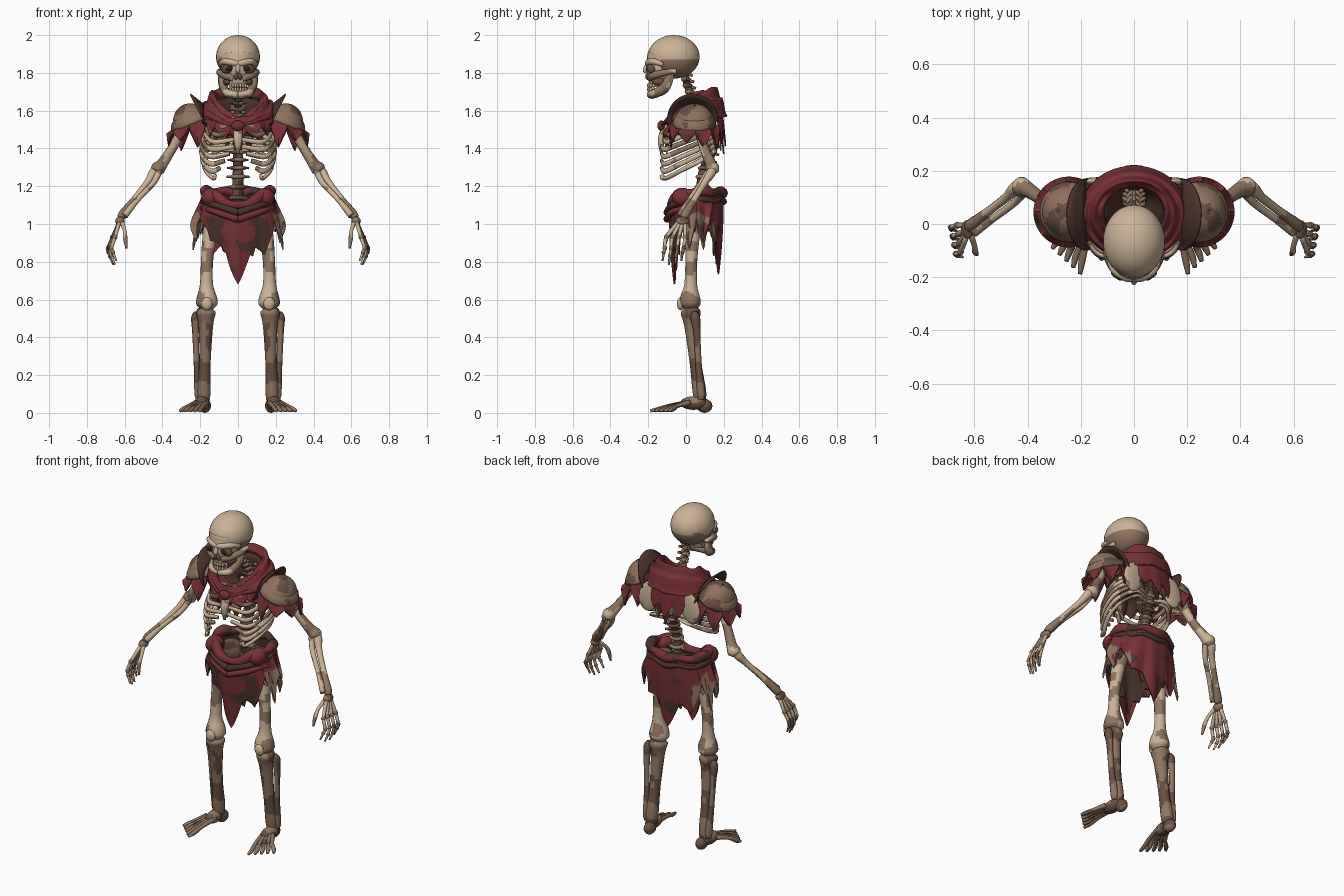
import bpy, bmesh
from math import sin, cos, pi, floor, radians
from mathutils import Vector, Matrix, noise
if "Cube" in bpy.data.objects:
    bpy.data.objects.remove(bpy.data.objects["Cube"])

def material(name, *rgb):
    m = bpy.data.materials.new(name)
    m.use_nodes = True
    m.diffuse_color = (*rgb, 1)
    shader = next(n for n in m.node_tree.nodes if n.type == 'BSDF_PRINCIPLED')
    shader.inputs["Base Color"].default_value = (*rgb, 1)
    return m

pale, worn = material("pale bone", .6, .45, .31), material("worn bone", .28, .18, .12)
aged, red = material("aged bone", .14, .08, .055), material("red cloth", .18, .03, .036)
leather, tan = material("dark leather", .07, .032, .024), material("tan leather", .27, .165, .11)
hollow = material("hollow", .03, .015, .012)
BONE, WORN, DARK = (pale, worn), (worn, aged), (aged, leather)

def patchy(c):  # irregular stains, the rule for every part without its own
    return noise.noise(c * 11) > .15

def finish(name, bm, mats, rule=patchy, smooth=True, thick=0):
    """Turn a bmesh into an object; a name that starts with left_ gets a mirrored twin."""
    bmesh.ops.recalc_face_normals(bm, faces=bm.faces)
    for f in bm.faces:
        f.smooth = smooth
        f.material_index = int(rule(f.calc_center_median())) if len(mats) > 1 else 0
    for label in [name, name.replace("left_", "right_")][:1 + name.startswith("left_")]:
        mesh = bpy.data.meshes.new(label)
        bm.to_mesh(mesh)
        for m in mats:
            mesh.materials.append(m)
        if label.startswith("right_"):
            mesh.transform(Matrix.Diagonal((-1, 1, 1, 1)))
            mesh.flip_normals()
        ob = bpy.data.objects.new(label, mesh)
        bpy.context.collection.objects.link(ob)
        if thick:
            ob.modifiers.new("thickness", 'SOLIDIFY').thickness = thick
    bm.free()

def spline(pts, n):
    """Smooth path through (x, y, z, radius) points."""
    p = [Vector(q) for q in pts]
    p = [p[0] * 2 - p[1]] + p + [p[-1] * 2 - p[-2]]
    path = []
    for a, b, c, d in zip(p, p[1:], p[2:], p[3:]):
        for t in (k / n for k in range(n)):
            path.append(b + ((c - a) * t + (a * 2 - b * 5 + c * 4 - d) * t * t + (b * 3 - a - c * 3 + d) * t ** 3) / 2)
    return path + [p[-2]]

def tube(name, pts, mats=BONE, n=7, sides=10, flat=1, closed=False):
    """Round bar along a path, either open or joined into a ring."""
    path = [Vector(p) for p in pts] if closed else spline(pts, n)
    pos = [p.xyz for p in path]
    ahead, behind = pos[1:] + [pos[0 if closed else -1]], [pos[-1 if closed else 0]] + pos[:-1]
    tang = [(a - b).normalized() for a, b in zip(ahead, behind)]
    ref = min(Matrix.Identity(3), key=lambda axis: max(abs(t.dot(axis)) for t in tang))
    bm, rings = bmesh.new(), []
    for p, q, t in zip(path, pos, tang):
        a = t.cross(ref).normalized()
        b = a.cross(t)
        turn = [2 * pi * k / sides for k in range(sides)]
        rings.append([bm.verts.new(q + (a * cos(k) * flat + b * sin(k)) * p.w) for k in turn])
    for r, s in list(zip(rings, rings[1:])) + ([(rings[-1], rings[0])] if closed else []):
        for k in range(sides):
            bm.faces.new((r[k - 1], r[k], s[k], s[k - 1]))
    if not closed:
        bm.faces.new(rings[0])
        bm.faces.new(rings[-1])
    finish(name, bm, mats)

def ball(name, loc, size, mats=BONE, tilt=0, seg=16, rule=patchy):
    bm = bmesh.new()
    m = Matrix.Translation(loc) @ Matrix.Rotation(tilt, 4, 'Y') @ Matrix.Diagonal((*size, 1))
    bmesh.ops.create_uvsphere(bm, u_segments=seg, v_segments=seg * 2 // 3, radius=1, matrix=m)
    finish(name, bm, mats, rule)

def cloth(name, shape, mats, nu=84, nv=9, closed=True, rule=patchy, smooth=False):
    """Thin sheet from shape(angle, v); closed sheets wrap all the way round."""
    bm, count = bmesh.new(), nu if closed else nu + 1
    grid = [[bm.verts.new(shape(2 * pi * i / nu, j / nv)) for j in range(nv + 1)] for i in range(count)]
    for i in range(nu):
        a, b = grid[i], grid[(i + 1) % count]
        for j in range(nv):
            bm.faces.new((a[j], b[j], b[j + 1], a[j + 1]))
    finish(name, bm, mats, rule, smooth, thick=.008)

def rag(a, n):
    """Depth of a torn hem with n points of uneven length."""
    u = a * n / (2 * pi)
    return (1 - abs(u % 1 * 2 - 1)) * (.75 + .25 * sin(floor(u) * 5))

# Skull
ball("cranium", (0, -.065, 1.885), (.116, .137, .115), seg=36,
     rule=lambda c: c.z < 1.868 + .03 * noise.noise(c * 18) and c.y > -.15)
tube("face", [(0, -.145, 1.725, .046), (0, -.143, 1.765, .06), (0, -.137, 1.8, .077), (0, -.132, 1.835, .084),
              (0, -.12, 1.89, .09)], (pale,), sides=20, flat=.95)
tube("left_brow", [(.095, -.12, 1.845, .012), (.072, -.172, 1.86, .017), (.03, -.198, 1.854, .018), (0, -.2, 1.848, .016)], (pale,))
tube("left_cheekbone", [(.1, -.05, 1.81, .012), (.096, -.12, 1.8, .018), (.066, -.172, 1.785, .02), (.025, -.19, 1.772, .018)], BONE)
tube("nose_bone", [(0, -.2, 1.85, .012), (0, -.217, 1.815, .012), (0, -.212, 1.8, .006)], (pale,))
ball("left_socket_rim", (.05, -.183, 1.823), (.038, .024, .027), (aged,), tilt=.3)
ball("left_eye_socket", (.047, -.19, 1.824), (.026, .023, .018), (hollow,), tilt=.3)
ball("left_nose_cavity", (.009, -.2, 1.782), (.011, .016, .02), (aged,), tilt=-.2)
ball("left_jaw_hollow", (.056, -.13, 1.752), (.022, .05, .02), (aged,))
tube("left_jaw", [(.088, -.08, 1.8, .018), (.085, -.095, 1.755, .026), (.073, -.12, 1.715, .028),
                  (.05, -.165, 1.69, .028), (0, -.18, 1.686, .03)], BONE, flat=.8)
for k in range(-3, 4):
    for row, z in (("upper", 1.733), ("lower", 1.711)):
        ball(row + "_tooth", (.0135 * k, -.198 + .003 * k * k, z), (.0075, .008, .013), (pale,), seg=8)

# Spine, from the skull to the hips
spine = [(0, -.01, 1.8, .018), (0, .02, 1.7, .02), (0, .08, 1.61, .022), (0, .13, 1.5, .024),
         (0, .13, 1.38, .026), (0, .09, 1.25, .03), (0, .09, 1.08, .034)]
tube("spinal_core", spine, DARK)
for x, y, z, r in spline(spine, 3):
    ball("vertebra", (0, y, z), (r * 1.45, r * 1.35, .016), WORN)
    tube("vertebra_wing", [(-r * 2, y + .02, z, .006), (0, y, z, .011), (r * 2, y + .02, z, .006)], WORN, n=2, sides=6)
    tube("vertebra_spur", [(0, y, z, .01), (0, y + .045, z - .015, .007)], WORN, n=2, sides=6)

# Rib cage, darker towards the top
for i in range(9):
    t = i / 8
    z, w, d = 1.62 - .23 * t, .11 + .08 * sin(t * 2.2), .06 + .07 * t
    front, tip = -.08 - .05 * min(1, 2 * t), .02 + .2 * max(0, t - .5)
    tube("left_rib", [(.02, .12, z, .011), (w * .6, .15, z - .005, .012), (w, .08, z - d * .4, .013), (w, -.02, z - d * .8, .013),
                      (w * .75, front + .02, z - d * 1.15, .014), (tip, front, z - d, .012)], WORN if i < 3 else BONE, flat=.7, sides=8)
tube("breastbone", [(0, -.1, 1.52, .024), (0, -.13, 1.45, .024), (0, -.13, 1.37, .008)], flat=.8)
tube("left_collarbone", [(.02, -.07, 1.54, .016), (.11, -.06, 1.56, .014), (.25, .04, 1.57, .018)], WORN)
ball("left_shoulder_blade", (.138, .16, 1.49), (.066, .016, .095), BONE, tilt=-.25)

# Arms
tube("left_upper_arm", [(.275, .06, 1.57, .03), (.29, .065, 1.53, .036), (.315, .08, 1.46, .026), (.355, .1, 1.39, .025),
                        (.4, .13, 1.32, .03), (.425, .14, 1.29, .038), (.435, .14, 1.27, .02)])
tube("left_outer_forearm", [(.425, .145, 1.31, .012), (.445, .135, 1.275, .025), (.48, .1, 1.22, .018), (.55, .045, 1.13, .017),
                            (.61, -.003, 1.05, .024), (.625, -.01, 1.025, .012)])
tube("left_inner_forearm", [(.415, .12, 1.28, .018), (.45, .08, 1.215, .015), (.53, .02, 1.13, .014), (.6, -.03, 1.045, .019)])
ball("left_wrist", (.625, -.02, 1.015), (.025, .035, .025), WORN)
for k in range(4):
    y, low = -.005 - .033 * k, .02 * abs(k - 1.5)
    finger = [(.628, -.005 - .012 * k, 1.01, .011), (.664 - .004 * k, y, .93, .01), (.688 - .006 * k, y - .008, .872, .009),
              (.686 - .008 * k, y - .014, .82 + low, .008), (.668 - .008 * k, y - .02, .775 + low, .005)]
    tube("left_finger", finger, n=3, sides=8)
    for joint in finger[1:-1]:
        ball("left_knuckle", joint[:3], [joint[3] * 1.4] * 3, WORN, seg=8)
tube("left_thumb", [(.615, -.035, 1.01, .012), (.6, -.08, .965, .01), (.597, -.105, .925, .012), (.59, -.115, .87, .006)], n=3)

# Legs
tube("left_thigh", [(.11, .055, 1.05, .03), (.135, .045, 1, .042), (.152, .035, .92, .037), (.164, .028, .8, .032),
                    (.167, .025, .68, .035), (.165, .022, .61, .054), (.165, .022, .575, .056), (.165, .022, .55, .035)], sides=14)
ball("left_kneecap", (.165, -.028, .578), (.03, .02, .035))
tube("left_shin", [(.168, .022, .555, .035), (.17, .025, .53, .053), (.17, .03, .46, .039), (.175, .05, .27, .031),
                   (.18, .07, .12, .036), (.18, .075, .06, .03)], WORN, n=10, sides=14)
tube("left_calf_bone", [(.22, .045, .535, .014), (.224, .05, .5, .025), (.225, .058, .42, .018), (.218, .067, .25, .017),
                        (.21, .08, .11, .022), (.21, .08, .07, .014)], WORN)
ball("left_heel", (.175, .098, .037), (.032, .042, .037), WORN)
ball("left_instep", (.188, .04, .052), (.037, .07, .036), WORN)
for k in range(5):
    root, toe, far = .166 + .014 * k, .203 + .026 * k, -.188 + .024 * k
    tube("left_toe", [(root, .02, .055, .015), (root * .55 + toe * .45, far * .45, .038, .011),
                      (root * .2 + toe * .8, far * .75, .02, .013), (toe, far, .011, .008)], WORN, n=4, sides=8)

# Hip bones
ball("left_hip_bone", (.095, .075, 1.08), (.08, .06, .07), DARK, tilt=.35)
ball("tail_bone", (0, .12, 1.04), (.05, .03, .08), DARK)

# Scarf: a folded cowl, low in front, with a dark lining, above a torn mantle
def neckline(s):
    return 1.7 + .03 * max(0, s) - .13 * max(0, -s) ** 1.5
def cowl(a, v):
    s, r, wobble = sin(a), .105 + .088 * v, noise.noise(Vector((cos(a) * 2, sin(a) * 2, v * 3)))
    z = neckline(s) - .06 * max(0, 1 - v * 4) ** 2 - (.11 + .05 * max(0, s) - .05 * max(0, -s)) * v * v
    return (r * cos(a) * 1.05, .042 + r * s * .92, z + .012 * sin(v * 17 + s * 2) + .016 * wobble)
def throat(a, v):
    r = .112 - .07 * v
    return (r * cos(a), .042 + .045 * v + r * sin(a) * .9, (neckline(sin(a)) - .06) * (1 - v) + 1.54 * v)
def mantle(grow, extra, n):
    def shape(a, v):
        s, r = sin(a), .15 + grow + .04 * v ** .5 + .006 * v * sin(a * 13)
        drop = .08 + extra + .11 * max(0, s) ** 2 - .05 * max(0, -s) + .08 * rag(a, n)
        return (r * cos(a) * 1.03, .043 + r * s * .87, neckline(s) - .055 - v * drop)
    return shape
cloth("cowl", cowl, (red,), nu=64, nv=24, smooth=True)
cloth("throat_lining", throat, (leather,), nv=4, smooth=True)
cloth("mantle", mantle(0, 0, 14), (red,))
cloth("mantle_lining", mantle(-.012, .035, 18), (leather, tan), nu=108)
ball("scarf_knot", (0, -.13, 1.52), (.035, .022, .028), (red,))

# Shoulder armour: tilted domes, a raised rim and torn sleeves
def dome(size, start, end):
    def shape(a, v):
        p = start + (end - start) * v
        bowl = Matrix.Diagonal(size) @ Vector((sin(p) * cos(a), sin(p) * sin(a), cos(p)))
        return Vector((.245, .045, 1.53)) + Matrix.Rotation(radians(22), 3, 'Y') @ bowl
    return shape
def rim(a, v):
    b = radians(-15) + a * .58
    return (.18 + .07 * v * sin(b), .035 - (.11 + .025 * v) * cos(b), 1.555 + (.08 + .055 * v) * sin(b))
def sleeve(a, v):
    b, r = radians(-125) + a * .7, .105 + .028 * v
    return (.245 + r * cos(b), .045 + r * sin(b), 1.535 - .035 * cos(b) - v * (.02 + .13 * rag(a, 6) * (1.1 - .5 * cos(b))))
cloth("left_shoulder_cap", dome((.098, .105, .11), .05, 1.3), (tan, aged), nu=36, smooth=True)
cloth("left_shoulder_plate", dome((.114, .115, .08), .8, 1.6), (tan, aged), nu=36, nv=4, smooth=True)
cloth("left_shoulder_rim", rim, (leather,), nu=24, nv=3, closed=False, smooth=True)
cloth("left_torn_sleeve", sleeve, (red, leather), nu=60, nv=5, closed=False, rule=lambda c: noise.noise(c * 14) > .3)

# Waist cloth: a torn skirt and lining, a rolled top, a belt and hanging swags
def waistline(s):
    return 1.17 - .075 * max(0, -s) ** 4
def skirt(scale, hem, point, tear, n):
    def shape(a, v):
        s, fold = sin(a), scale * (1 + .04 * v * sin(a * 14))
        low = hem - point * max(0, -s) ** 9 - .8 * point * max(0, s) ** 7 - tear * rag(a, n)
        return (cos(a) * (.18 + .065 * v) * fold, .055 + s * (.145 - .025 * v * v) * fold, waistline(s) * (1 - v) + low * v)
    return shape
def skirt_tone(c):  # red, with tan panels at the hips and dark tears beside the front flap
    stain, x = noise.noise(c * 13), abs(c.x)
    if x > .15 and c.z < 1.02 + .12 * stain and c.y > -.01:
        return 1
    return 2 * (c.z < 1.04 and (stain > .3 or c.y < 0 and .08 < x + .06 * stain < .16))
def waist_ring(drop, rx, ry, thick):
    turn = [2 * pi * k / 48 for k in range(48)]
    return [(rx * cos(a), .055 + ry * sin(a), waistline(sin(a)) - drop + .006 * sin(a * 7), thick * (1 + .2 * sin(a * 5))) for a in turn]
cloth("skirt", skirt(1, 1.03, .24, .17, 10), (red, tan, leather), nu=120, nv=16, rule=skirt_tone)
cloth("skirt_lining", skirt(.92, 1, .17, .08, 18), (leather, tan), nu=108, nv=12, rule=lambda c: skirt_tone(c) == 1)
tube("waist_roll", waist_ring(0, .175, .136, .026), (red, leather), closed=True)
tube("belt", waist_ring(.045, .183, .144, .015), (leather,), closed=True)
ball("left_hip_bundle", (.145, -.015, 1.14), (.05, .06, .05), (red, leather))
for label, low, mat in (("dark", 1.07, leather), ("red", 1.035, red)):
    tube("left_" + label + "_swag", [(.19, .02, low + .05, .012), (.12, -.07, low + .03, .017), (0, -.1, low - .01, .02)], (mat,))
